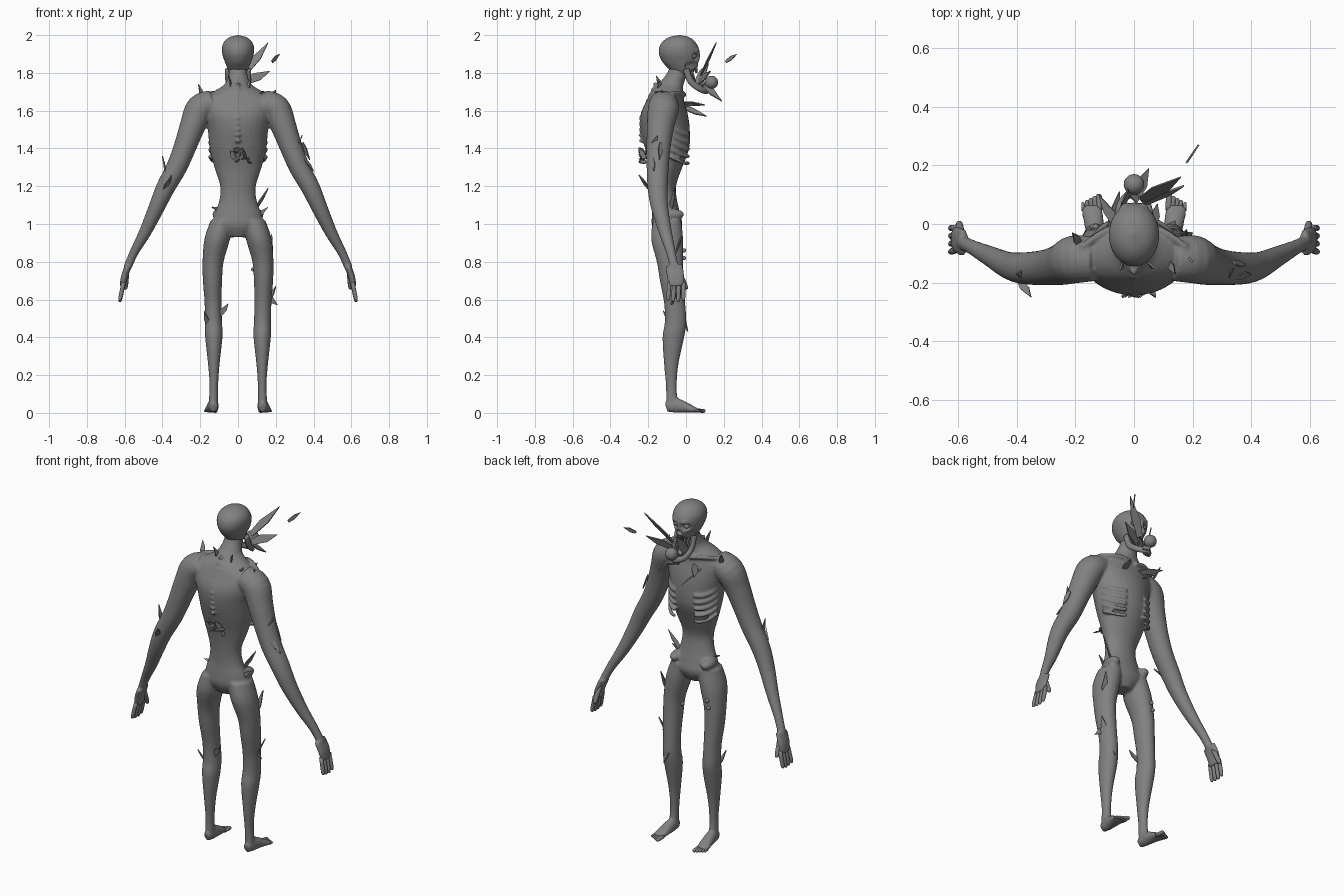
import bpy, bmesh, random
from math import sin, cos, pi
from mathutils import Vector, Matrix

random.seed(4)
cube = bpy.data.objects.get("Cube")
if cube:
    bpy.data.objects.remove(cube)

shade = (0.22, 0.22, 0.22, 1)
grey = bpy.data.materials.new("stone grey")
grey.use_nodes = True
grey.diffuse_color = shade
grey.node_tree.nodes["Principled BSDF"].inputs["Base Color"].default_value = shade

RIGHTWARD, FORWARD, UP = Matrix.Identity(3)
SIDES = {"left": 1, "right": -1}


def smooth_path(rows, steps):
    """Catmull-Rom interpolation of whole rows (position and radius)."""
    rows = [Vector(r) for r in rows]
    padded = [rows[0]] + rows + [rows[-1]]
    out = []
    for a, b, c, d in zip(padded, padded[1:], padded[2:], padded[3:]):
        for k in range(steps):
            t = k / steps
            out.append(b + t * ((c - a) + t * ((2 * a - 5 * b + 4 * c - d) + t * (3 * b - a - 3 * c + d))) / 2)
    return out + [rows[-1]]


def skin_rings(bm, rings):
    """Join equal vertex rings with quads and cap both ends."""
    for a, b in zip(rings, rings[1:]):
        for k in range(len(a)):
            bm.faces.new((a[k - 1], a[k], b[k], b[k - 1]))
    bm.faces.new(rings[0])
    bm.faces.new(rings[-1])


def loft(bm, rows, ref=None, squash=1, sides=20, steps=4, mirror=1):
    """Elliptical tube through rows of x, y, z, radius and optional second radius.
    Rings lie flat unless a reference axis is given."""
    rows = smooth_path(rows, steps)
    points = [Vector((r[0] * mirror, r[1], r[2])) for r in rows]
    rings = []
    for i, (p, r) in enumerate(zip(points, rows)):
        u, v = RIGHTWARD, FORWARD
        if ref:
            t = (points[min(i + 1, len(points) - 1)] - points[max(i - 1, 0)]).normalized()
            u = ref.cross(t).normalized()
            v = t.cross(u)
        angles = [2 * pi * k / sides for k in range(sides)]
        rings.append([bm.verts.new(p + u * r[3] * cos(a) + v * r[-1] * squash * sin(a)) for a in angles])
    skin_rings(bm, rings)


def digit(bm, root, tip, radius, ref, mirror):
    """Tapered finger, toe or strand between two points."""
    root, tip = Vector(root), Vector(tip)
    rows = [(*root.lerp(tip, t), radius * taper) for t, taper in ((0, 1), (.7, 1), (.93, .8), (1, .4))]
    loft(bm, rows, ref, sides=10, steps=2, mirror=mirror)


def blob(bm, pos, size):
    m = Matrix.Translation(pos) @ Matrix.Diagonal((*size, 1))
    bmesh.ops.create_uvsphere(bm, u_segments=20, v_segments=12, radius=1, matrix=m)


def finish(name, bm, smooth=True):
    bmesh.ops.recalc_face_normals(bm, faces=bm.faces)
    me = bpy.data.meshes.new(name)
    bm.to_mesh(me)
    bm.free()
    me.materials.append(grey)
    if smooth:
        me.shade_smooth()
    ob = bpy.data.objects.new(name, me)
    bpy.context.collection.objects.link(ob)
    return ob


# Body: torso and neck, limbs, ribs and spine fused into one skin
body = bmesh.new()
torso = [(-.1, .93, .05, .05), (-.1, .99, .13, .08), (-.105, 1.05, .125, .075), (-.11, 1.12, .1, .064),
         (-.115, 1.2, .094, .062), (-.105, 1.3, .125, .085), (-.1, 1.4, .15, .117), (-.11, 1.5, .16, .13),
         (-.115, 1.58, .18, .125), (-.11, 1.65, .19, .1), (-.1, 1.7, .13, .085), (-.08, 1.74, .07, .067),
         (-.05, 1.79, .05, .056), (-.03, 1.84, .046, .05)]
loft(body, [(0, *r) for r in torso], sides=32)
leg = [(.085, -.1, 1.02, .06), (.11, -.1, .92, .068), (.132, -.085, .8, .056), (.135, -.075, .7, .051),
       (.132, -.06, .58, .045), (.13, -.055, .48, .046), (.128, -.067, .4, .046), (.128, -.078, .26, .031),
       (.128, -.078, .15, .023), (.13, -.075, .07, .024), (.13, -.07, .02, .026)]
foot = [(.13, -.105, .03, .02, .026), (.131, -.06, .04, .028, .04), (.136, 0, .028, .033, .028),
        (.142, .04, .017, .036, .017), (.143, .062, .012, .032, .012)]
arm = [(.13, -.12, 1.64, .07), (.2, -.12, 1.61, .077), (.24, -.135, 1.52, .068), (.28, -.145, 1.41, .06),
       (.325, -.15, 1.3, .055), (.385, -.15, 1.19, .05), (.43, -.14, 1.09, .043), (.49, -.11, .96, .033),
       (.55, -.08, .85, .024), (.585, -.062, .77, .022)]
palm = [(.58, -.064, .78, .018), (.602, -.055, .72, .018), (.61, -.052, .67, .016)]
collar = [(.015, -.01, 1.68, .012), (.09, -.02, 1.695, .012), (.18, -.08, 1.69, .012)]
for s in SIDES.values():
    loft(body, leg, squash=1.25, mirror=s)
    loft(body, foot, UP, mirror=s)
    loft(body, arm, FORWARD, squash=1.07, mirror=s)
    loft(body, palm, FORWARD, squash=2.6, mirror=s)
    loft(body, collar, UP, sides=8, mirror=s)
    blob(body, (s * .1, -.07, 1.05), (.035, .06, .03))
    for i in range(5):
        sweep = [.15 + k * .2 for k in range(6)]
        rib = [(.152 * cos(a), .125 * sin(a) - .1, 1.37 + i * .038 - .05 * sin(a * 1.5), .011) for a in sweep]
        loft(body, rib, UP, sides=8, steps=2, mirror=s)
for i in range(11):
    z = 1.44 + i * .03
    blob(body, (0, max(0, z - 1.56) * .42 - .236, z), (.014, .016, .011))
skin = finish("body", body)
remesh = skin.modifiers.new("fuse", 'REMESH')
remesh.mode = 'VOXEL'
remesh.voxel_size = .007
remesh.use_smooth_shade = True
relax = skin.modifiers.new("relax", 'SMOOTH')
relax.factor = .5
relax.iterations = 5

# Fingers and toes
for side, s in SIDES.items():
    hand, toes = bmesh.new(), bmesh.new()
    for k in range(4):
        y = k * .025 - .088
        digit(hand, (.606, y, .69), (.626, y * 1.08, .585 + .006 * abs(k - 1.6)), .011, FORWARD, s)
    digit(hand, (.588, -.04, .755), (.596, .005, .655), .013, FORWARD, s)
    for k in range(5):
        x = .118 + k * .0135
        digit(toes, (x, .045, .013), (x + .002, .102 - k * .007, .01), .011 - k * .0012, UP, s)
    finish(side + "_fingers", hand)
    finish(side + "_toes", toes)

# Skull with sunken eyes, nose and cheeks
head = bmesh.new()
skull = [(-.02, 1.795, .04, .045), (-.02, 1.83, .058, .08), (-.028, 1.86, .07, .098), (-.035, 1.9, .083, .108),
         (-.038, 1.94, .084, .102), (-.038, 1.97, .069, .081), (-.036, 1.99, .042, .05), (-.035, 2, .003, .004)]
loft(head, [(0, *r) for r in skull], sides=56, steps=6)
dents = [(.034, 1.888, .03, .03), (0, 1.853, .018, .025), (.05, 1.84, .028, .02), (.035, 1.915, .022, -.01)]
for x, z, radius, depth in dents:
    for v in head.verts:
        d = ((abs(v.co.x) - x) ** 2 + (v.co.z - z) ** 2) / radius ** 2
        if d < 1 and v.co.y > 0:
            v.co.y -= depth * (1 - d) ** 2
finish("skull", head)

# Hanging jaw, torn strands, eyes and teeth
jaw, teeth, eyes, ball = [bmesh.new() for _ in range(4)]
half = [(.056, 0, 1.82, .012), (.055, .025, 1.755, .012), (.042, .075, 1.715, .012)]
loft(jaw, half + [(0, .108, 1.705, .013)] + [(-x, *rest) for x, *rest in reversed(half)], UP, 1.4, 14, 6)
for s in SIDES.values():
    for k in range(3):
        x = .018 + k * .014
        digit(jaw, (x, .03 - k * .01, 1.82), (x, .06, 1.71), .005, FORWARD, s)
    blob(eyes, (s * .034, .04, 1.888), (.015, .015, .013))
for k in range(9):
    a = k / 4 - 1
    for z, y, turn in ((1.812, .058, pi), (1.728, .1, 0)):
        m = Matrix.Translation((a * .036, y - a * a * .035, z)) @ Matrix.Rotation(turn, 4, 'X')
        bmesh.ops.create_cone(teeth, cap_ends=True, segments=6, radius1=.005, radius2=.002, depth=.024, matrix=m)
blob(ball, (0, .135, 1.75), [.035] * 3)
finish("jaw", jaw)
finish("teeth", teeth, False)
finish("eyes", eyes)
finish("mouth_ball", ball)


def jitter(size):
    return Vector([random.uniform(-size, size) for _ in range(3)])


def shard(bm, root, tip, width):
    """Thin flat splinter from a root to a tip."""
    root, d = Vector(root), Vector(tip) - Vector(root)
    side = d.cross(jitter(1)).normalized()
    n = d.cross(side).normalized() * .003
    side *= width
    outline = [root - side * .4, root + side * .3, root + d * .55 + side * .5, root + d, root + d * .4 - side * .6]
    skin_rings(bm, [[bm.verts.new(p + offset) for p in outline] for offset in (-n, n)])


def shard_group(name, width, spikes):
    bm = bmesh.new()
    for spike in spikes:
        shard(bm, spike[:3], spike[3:], width)
    finish(name, bm, False)


# Shards breaking out of the skin, each from root to tip
shard_group("face_shards", .045, [(.03, .08, 1.79, .16, .16, 1.96), (.04, .07, 1.75, .17, .13, 1.81),
                                  (0, .08, 1.75, .05, .19, 1.65), (-.04, .05, 1.74, -.02, .12, 1.85)])
shard_group("loose_shard", .02, [(.18, .21, 1.86, .22, .27, 1.9)])
shard_group("chest_shards", .035, [(-.08, -.02, 1.62, -.05, .11, 1.57), (-.05, -.02, 1.64, -.12, .1, 1.63),
                                   (.06, -.02, 1.62, .08, .07, 1.64)])
shard_group("shoulder_shards", .025, [(-.18, -.07, 1.66, -.21, -.03, 1.74), (.11, -.12, 1.69, .14, -.17, 1.7),
                                      (.18, -.11, 1.67, .2, -.13, 1.71), (-.03, -.12, 1.7, -.05, -.16, 1.79),
                                      (.04, -.13, 1.7, .07, -.15, 1.77)])
shard_group("arm_shards", .025, [(.31, -.18, 1.4, .34, -.15, 1.47), (.34, -.13, 1.43, .38, -.14, 1.34),
                                 (.35, -.18, 1.35, .4, -.17, 1.28), (-.37, -.17, 1.22, -.4, -.17, 1.36),
                                 (-.39, -.19, 1.18, -.35, -.25, 1.26)])
shard_group("hip_shards", .022, [(.09, -.08, 1.07, .16, -.06, 1.19), (.09, -.12, 1.03, .16, -.1, 1.09),
                                 (-.08, -.1, 1.07, -.14, -.12, 1.09)])
shard_group("leg_shards", .028, [(.16, -.06, .82, .18, -.02, .95), (.16, -.05, .58, .2, -.03, .67),
                                 (.15, -.06, .62, .21, -.08, .57), (-.1, -.08, .51, -.05, -.1, .58),
                                 (-.15, -.07, .44, -.18, -.12, .54), (.12, -.02, .52, .14, .01, .43)])

# Splinter cluster low on the spine
roots = [Vector((.015, -.2, 1.37)) + jitter(.04) for _ in range(9)]
shard_group("spine_shards", .025, [(*r, r.x + random.uniform(-.04, .04), -.25, r.z + random.uniform(-.05, .06))
                                   for r in roots])

# Droplets on the thighs
drops = bmesh.new()
for pos in ((-.13, -.01, .86), (-.14, -.01, .82), (.08, -.08, .76)):
    blob(drops, pos, [.011] * 3)
finish("droplets", drops)
